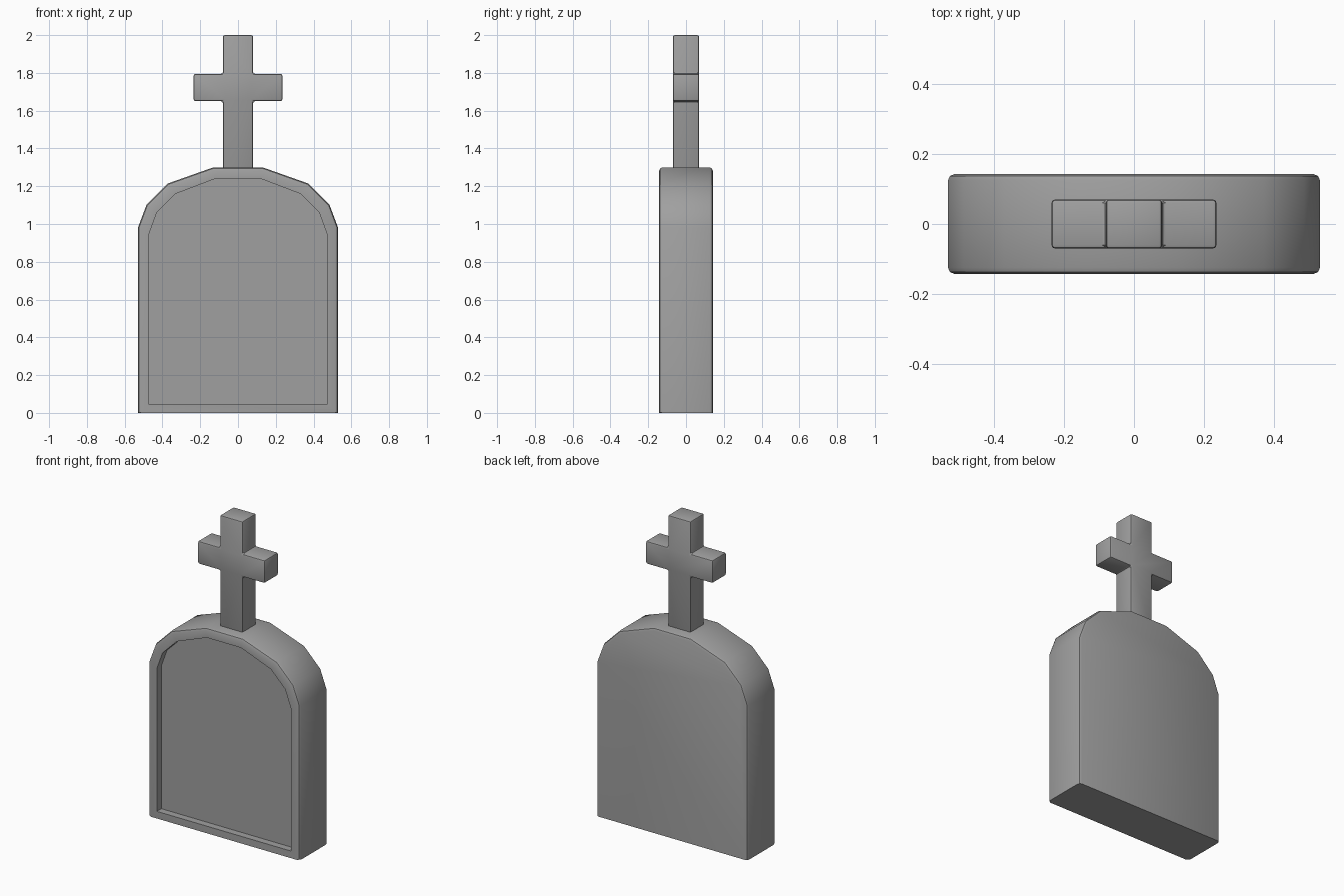
import bpy, bmesh, math

cube = bpy.data.objects.get("Cube")
if cube:
    bpy.data.objects.remove(cube, do_unlink=True)

stone = bpy.data.materials.new("grey_stone")
stone.use_nodes = True
stone.diffuse_color = (0.35, 0.35, 0.35, 1)
stone.node_tree.nodes["Principled BSDF"].inputs["Base Color"].default_value = stone.diffuse_color


def mirrored(half):
    """Complete a right-hand outline with its mirror image."""
    return half + [(-x, z) for x, z in reversed(half)]


def skin(bm, loops):
    """Join equal-length (outline, y) loops in order and cap both ends."""
    rings = [[bm.verts.new((x, y, z)) for x, z in outline] for outline, y in loops]
    n = len(rings[0])
    for a, b in zip(rings, rings[1:]):
        for i in range(n):
            j = (i + 1) % n
            bm.faces.new((a[i], a[j], b[j], b[i]))
    bm.faces.new(rings[0])
    bm.faces.new(rings[-1])
    bmesh.ops.recalc_face_normals(bm, faces=bm.faces)


def finish(bm, name):
    mesh = bpy.data.meshes.new(name)
    bm.to_mesh(mesh)
    bm.free()
    obj = bpy.data.objects.new(name, mesh)
    bpy.context.collection.objects.link(obj)
    mesh.materials.append(stone)
    bpy.ops.object.select_all(action='DESELECT')
    obj.select_set(True)
    bpy.context.view_layer.objects.active = obj
    bpy.ops.object.shade_smooth_by_angle(angle=math.radians(32))
    return obj


# Arched slab with a sunken front panel
DEPTH = 0.142
outer = mirrored([(0.53, 0), (0.53, 0.98), (0.485, 1.10), (0.37, 1.215), (0.13, 1.30)])
panel = mirrored([(0.47, 0.045), (0.47, 0.95), (0.43, 1.06), (0.33, 1.16), (0.12, 1.24)])
bm = bmesh.new()
skin(bm, [(outer, DEPTH), (outer, -DEPTH), (panel, -DEPTH), (panel, -DEPTH + 0.045)])

# Round the outer front and back edges, leaving the foot sharp
outline = {(round(x, 3), round(z, 3)) for x, z in outer}


def on_outer_rim(edge):
    a, b = (v.co for v in edge.verts)
    is_outer = all((round(c.x, 3), round(c.z, 3)) in outline for c in (a, b))
    return is_outer and abs(a.y - b.y) < 0.001 and max(a.z, b.z) > 0.01


bmesh.ops.bevel(bm, geom=[e for e in bm.edges if on_outer_rim(e)], offset=0.018,
                offset_type='OFFSET', segments=2, profile=0.5, affect='EDGES')
finish(bm, "headstone_slab")

# Cross standing on the slab
cross = mirrored([(0.08, 1.27), (0.08, 1.65), (0.235, 1.65),
                  (0.235, 1.795), (0.08, 1.795), (0.08, 2.0)])
bm = bmesh.new()
skin(bm, [(cross, 0.07), (cross, -0.07)])
bmesh.ops.bevel(bm, geom=list(bm.edges), offset=0.01, offset_type='OFFSET',
                segments=2, profile=0.5, affect='EDGES')
finish(bm, "cross")
